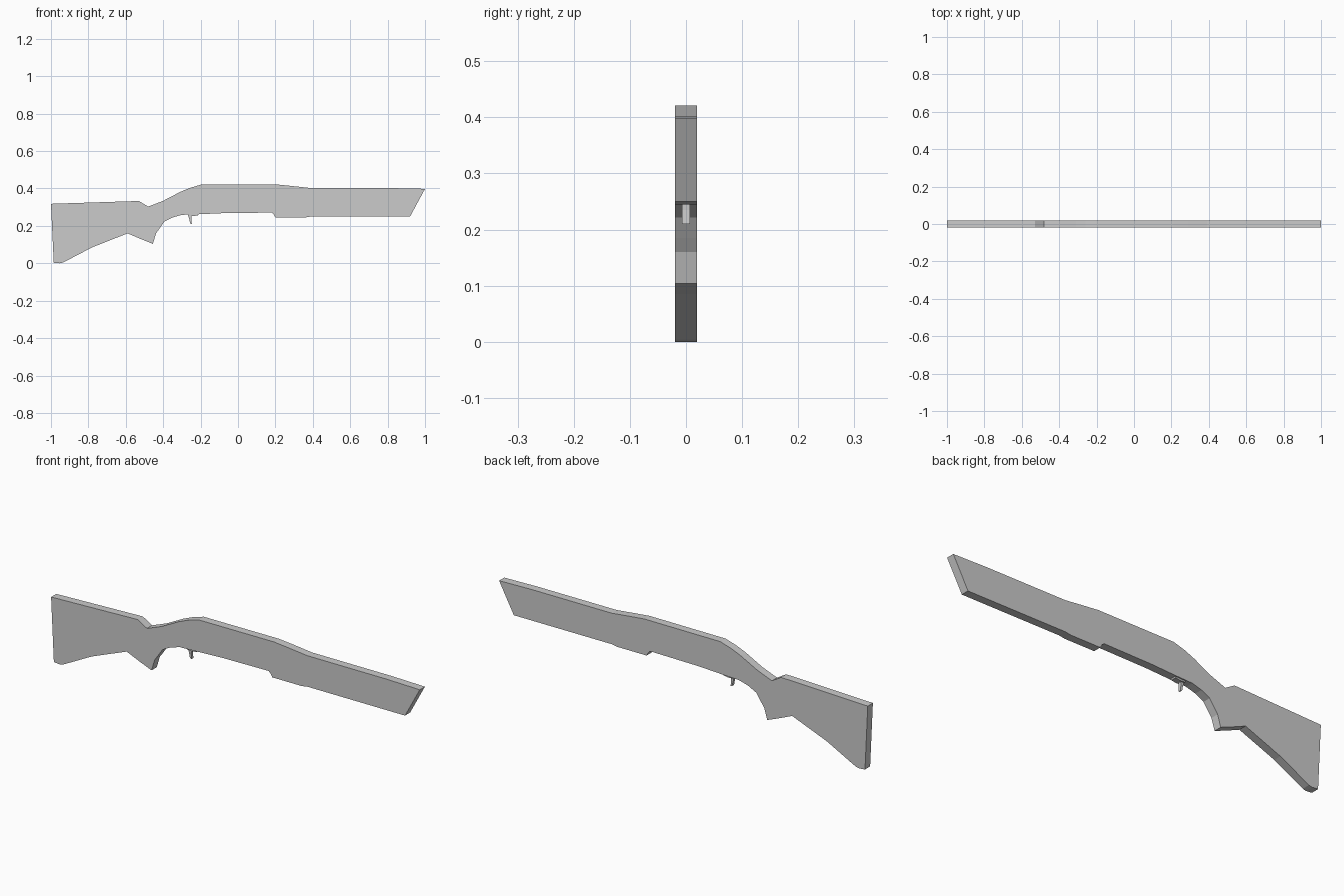
import bpy, bmesh

if "Cube" in bpy.data.objects:
    bpy.data.objects.remove(bpy.data.objects["Cube"])


def extruded_profile(name, points, half_width):
    """Flat-faced solid from an (x, z) outline, centred on y = 0."""
    bm = bmesh.new()
    face = bm.faces.new([bm.verts.new((x, -half_width, z)) for x, z in points])
    ext = bmesh.ops.extrude_face_region(bm, geom=[face], use_keep_orig=True)
    moved = [g for g in ext["geom"] if isinstance(g, bmesh.types.BMVert)]
    bmesh.ops.translate(bm, vec=(0, 2 * half_width, 0), verts=moved)
    bmesh.ops.recalc_face_normals(bm, faces=bm.faces)
    caps = [f for f in bm.faces if len(f.verts) > 4]
    bmesh.ops.triangulate(bm, faces=caps)
    mesh = bpy.data.meshes.new(name)
    bm.to_mesh(mesh)
    bm.free()
    obj = bpy.data.objects.new(name, mesh)
    bpy.context.collection.objects.link(obj)
    return obj


# Stock: butt, grip and fore-end in one slab
top_edge = [(-1, 0.318), (-0.53, 0.333), (-0.48, 0.303), (-0.40, 0.334),
            (-0.31, 0.381), (-0.26, 0.402), (-0.20, 0.42), (0.21, 0.421),
            (0.29, 0.413), (0.39, 0.402), (0.82, 0.402), (1, 0.398)]
bottom_edge = [(0.92, 0.25), (0.39, 0.25), (0.36, 0.245), (0.20, 0.245),
               (0.19, 0.262), (0.18, 0.271), (-0.08, 0.268), (-0.21, 0.262),
               (-0.30, 0.259), (-0.35, 0.245), (-0.395, 0.222),
               (-0.42, 0.185), (-0.438, 0.16), (-0.455, 0.104),
               (-0.52, 0.13), (-0.59, 0.16), (-0.78, 0.085),
               (-0.935, 0.004), (-0.952, 0.0), (-0.985, 0.003)]
extruded_profile("stock", top_edge + bottom_edge, 0.02)

# Trigger plate and trigger
extruded_profile("trigger_plate", [(-0.27, 0.265), (-0.21, 0.265), (-0.215, 0.256),
                                   (-0.24, 0.252), (-0.267, 0.254)], 0.014)
extruded_profile("trigger", [(-0.267, 0.258), (-0.248, 0.258), (-0.249, 0.235),
                             (-0.247, 0.21), (-0.256, 0.213), (-0.26, 0.235)], 0.007)
